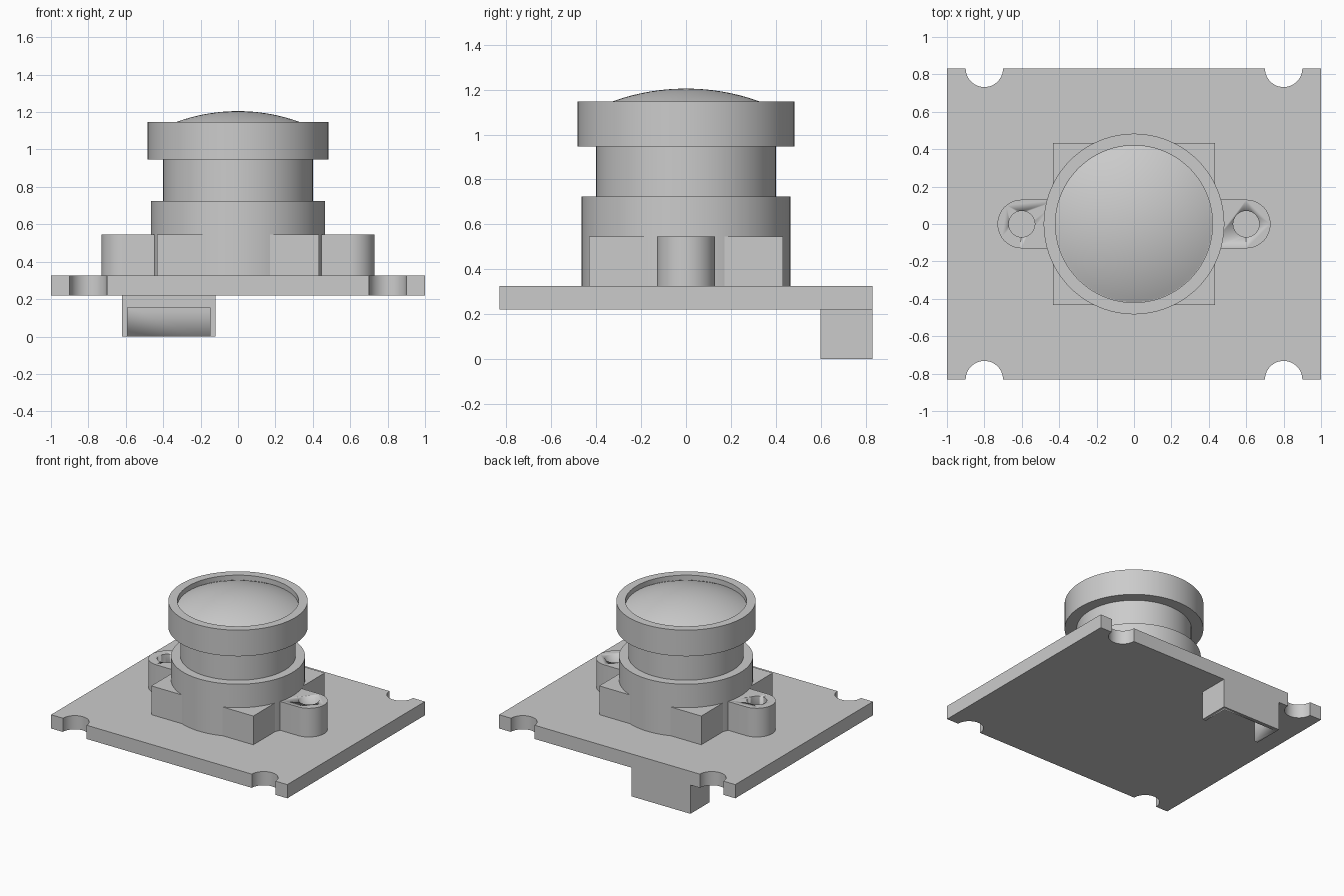
import bpy
import bmesh
from math import sin, cos, pi, sqrt, radians

cube = bpy.data.objects.get("Cube")
if cube:
    bpy.data.objects.remove(cube, do_unlink=True)

grey = bpy.data.materials.new("light grey")
grey.use_nodes = True
colour = (0.6, 0.6, 0.6, 1)
grey.diffuse_color = colour
grey.node_tree.nodes["Principled BSDF"].inputs["Base Color"].default_value = colour


def finish(name, bm):
    """Turn a bmesh into a shaded object."""
    bmesh.ops.remove_doubles(bm, verts=bm.verts, dist=1e-5)
    bmesh.ops.recalc_face_normals(bm, faces=bm.faces)
    mesh = bpy.data.meshes.new(name)
    bm.to_mesh(mesh)
    bm.free()
    mesh.materials.append(grey)
    obj = bpy.data.objects.new(name, mesh)
    bpy.context.collection.objects.link(obj)
    bpy.ops.object.select_all(action="DESELECT")
    obj.select_set(True)
    bpy.context.view_layer.objects.active = obj
    bpy.ops.object.shade_smooth_by_angle(angle=radians(30))
    return obj


def prism(name, outline, z0, z1):
    """Extrude a flat outline from z0 up to z1."""
    bm = bmesh.new()
    face = bm.faces.new([bm.verts.new((x, y, z0)) for x, y in outline])
    top = bmesh.ops.extrude_face_region(bm, geom=[face])["geom"]
    verts = [v for v in top if isinstance(v, bmesh.types.BMVert)]
    bmesh.ops.translate(bm, verts=verts, vec=(0, 0, z1 - z0))
    return finish(name, bm)


def box(name, x0, x1, y0, y1, z0, z1):
    return prism(name, [(x0, y0), (x1, y0), (x1, y1), (x0, y1)], z0, z1)


def arc(cx, cy, r, start, end, steps):
    """Points along an arc, angles in degrees."""
    angles = [radians(start + (end - start) * i / steps) for i in range(steps + 1)]
    return [(cx + r * cos(a), cy + r * sin(a)) for a in angles]


def lathe(name, profile, steps=96):
    """Revolve (radius, height) points about the z axis."""
    bm = bmesh.new()
    verts = [bm.verts.new((r, 0, z)) for r, z in profile]
    edges = [bm.edges.new(pair) for pair in zip(verts, verts[1:])]
    bmesh.ops.spin(bm, geom=verts + edges, cent=(0, 0, 0), axis=(0, 0, 1),
                   angle=2 * pi, steps=steps)
    return finish(name, bm)


def cut(target, cutter):
    """Subtract a hidden cutter from the target."""
    mod = target.modifiers.new("cut", "BOOLEAN")
    mod.operation = "DIFFERENCE"
    mod.solver = "EXACT"
    mod.object = cutter
    cutter.hide_render = True
    cutter.hide_viewport = True


BOARD_BOTTOM, BOARD_TOP, MOUNT_TOP = 0.22, 0.325, 0.545
HALF_DEPTH = 0.832

# Circuit board with four half-round notches
outline = [(-1, -HALF_DEPTH)]
for x in (-0.8, 0.8):
    outline += arc(x, -HALF_DEPTH, 0.1, 180, 0, 24)
outline += [(1, -HALF_DEPTH), (1, HALF_DEPTH)]
for x in (0.8, -0.8):
    outline += arc(x, HALF_DEPTH, 0.1, 360, 180, 24)
outline.append((-1, HALF_DEPTH))
prism("circuit_board", outline, BOARD_BOTTOM, BOARD_TOP)

# Square lens mount
box("mount_block", -0.432, 0.432, -0.432, 0.432, BOARD_TOP, MOUNT_TOP)

# Rounded screw ears
for side, sign in (("left", 1), ("right", -1)):
    shape = [(0.4, -0.13)] + arc(0.6, 0, 0.13, -90, 90, 32) + [(0.4, 0.13)]
    ear = prism(side + "_screw_ear", [(sign * x, y) for x, y in shape],
                BOARD_TOP, MOUNT_TOP)
    hole = prism(side + "_hole_cutter", arc(sign * 0.6, 0, 0.07, 0, 348.75, 31),
                 BOARD_TOP - 0.05, MOUNT_TOP + 0.05)
    cut(ear, hole)

# Round lens holder
lathe("lens_holder", [(0, BOARD_TOP), (0.465, BOARD_TOP), (0.465, 0.725), (0, 0.725)])

# Lens barrel with a wide recessed head
lathe("lens_barrel", [(0, 0.7), (0.4, 0.7), (0.4, 0.947), (0.483, 0.947),
                      (0.483, 1.147), (0.42, 1.147), (0.42, 1.107), (0, 1.107)])

# Domed front glass
R, PEAK, EDGE = 0.967, 1.205, 0.418
radii = [EDGE * (1 - i / 16) for i in range(17)]
lathe("glass_dome", [(r, PEAK - R + sqrt(R * R - r * r)) for r in radii])

# Socket under the board, open to the front and below
socket = box("cable_socket", -0.62, -0.12, 0.6, HALF_DEPTH, 0, BOARD_BOTTOM)
cut(socket, box("socket_cutter", -0.59, -0.15, 0.5, HALF_DEPTH - 0.03, -0.1, 0.155))
